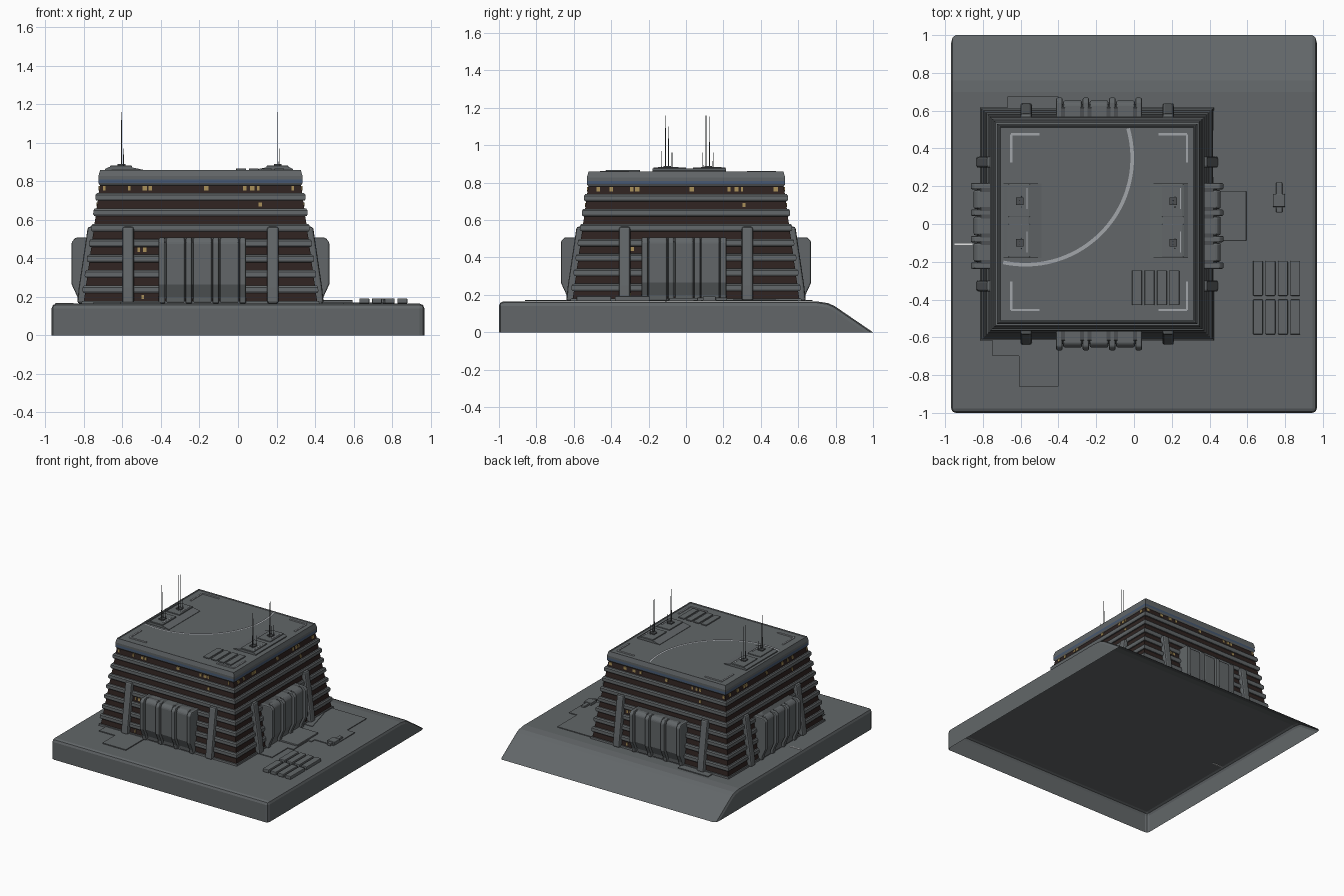
import bpy, bmesh, math, random
from mathutils import Matrix

if "Cube" in bpy.data.objects:
    bpy.data.objects.remove(bpy.data.objects["Cube"])

random.seed(4)
CX = -0.195          # tower centre in x
GROUND = 0.165       # top of the base shell
ROOF = 0.86


def mat(name, r, g, b):
    m = bpy.data.materials.new(name)
    m.diffuse_color = (r, g, b, 1)
    m.use_nodes = True
    m.node_tree.nodes["Principled BSDF"].inputs["Base Color"].default_value = m.diffuse_color
    return m


GREY = mat("hull_grey", 0.122, 0.134, 0.14)
DARK = mat("dark_grey", 0.075, 0.081, 0.085)
BROWN = mat("recess_brown", 0.027, 0.016, 0.014)
BLUE = mat("stripe_blue", 0.06, 0.095, 0.16)
YELLOW = mat("window_yellow", 0.4, 0.28, 0.1)
LIGHT = mat("marking_light", 0.36, 0.38, 0.4)
WHITE = mat("marking_white", 0.8, 0.8, 0.8)


def finish(name, bm, mats, bevel=0, recalc=True):
    if recalc:
        bmesh.ops.recalc_face_normals(bm, faces=bm.faces)
    me = bpy.data.meshes.new(name)
    bm.to_mesh(me)
    bm.free()
    for m in mats:
        me.materials.append(m)
    ob = bpy.data.objects.new(name, me)
    bpy.context.collection.objects.link(ob)
    if bevel:
        md = ob.modifiers.new("bevel", "BEVEL")
        md.width, md.segments, md.limit_method = bevel, 2, "ANGLE"
    return ob


def add_prism(bm, pts, vec):
    """Extrude a closed 3D polygon along vec."""
    f = bm.faces.new([bm.verts.new(p) for p in pts])
    ext = bmesh.ops.extrude_face_region(bm, geom=[f])
    vs = [g for g in ext["geom"] if isinstance(g, bmesh.types.BMVert)]
    bmesh.ops.translate(bm, verts=vs, vec=vec)


def add_box(bm, x0, x1, y0, y1, z0, z1):
    add_prism(bm, [(x0, y0, z0), (x1, y0, z0), (x1, y1, z0), (x0, y1, z0)], (0, 0, z1 - z0))


def boxes(name, items, m, bevel=0):
    bm = bmesh.new()
    for b in items:
        add_box(bm, *b)
    return finish(name, bm, [m], bevel)


def plate(name, pts, z0, z1, m):
    bm = bmesh.new()
    add_prism(bm, [(x, y, z0) for x, y in pts], (0, 0, z1 - z0))
    return finish(name, bm, [m])


# base shell, open underneath, with the sloped back edge
bm = bmesh.new()
prof = [(-1, 0), (-1, GROUND), (0.7, GROUND), (0.76, 0.156), (0.795, 0.14), (1, 0)]
add_prism(bm, [(-0.968, y, z) for y, z in prof], (1.936, 0, 0))
bmesh.ops.recalc_face_normals(bm, faces=bm.faces)
edges = [e for e in bm.edges if not all(v.co.z < 0.001 for v in e.verts)
         and not (e.verts[0].co.y > 0.5 and abs(e.verts[0].co.x - e.verts[1].co.x) > 1)]
bmesh.ops.bevel(bm, geom=edges, offset=0.024, segments=2, profile=0.5, affect="EDGES")
floor = [f for f in bm.faces if all(v.co.z < 0.001 for v in f.verts)]
bmesh.ops.delete(bm, geom=floor, context="FACES")
finish("base_shell", bm, [GREY], recalc=False)


# tower: stacked square rings, grey ledges alternating with brown recesses
def half(z):
    return 0.522 + (ROOF - z) * 0.138


rings = [(half(0.166), 0.166, 0), (half(0.18), 0.18, 0)]
for j in range(7, -1, -1):
    lo, hi = 0.74 - 0.08 * j, 0.78 - 0.08 * j
    rings += [(half(lo) - 0.01, lo, 0), (half(hi) - 0.011, hi, 1)]
    if j:
        rings += [(half(hi) - 0.003, hi + 0.001, 0), (half(hi) + 0.002, hi + 0.01, 0),
                  (half(hi) + 0.001, hi + 0.03, 0), (half(hi) - 0.006, hi + 0.039, 0)]
rings += [(0.525, 0.783, 0), (0.53, 0.792, 0), (0.529, 0.81, 2), (0.53, 0.828, 0),
          (0.521, 0.86, 0), (0.515, 0.86, 0), (0.511, 0.856, 0)]
bm = bmesh.new()
prev = None
for h, z, mi in rings:
    cur = [bm.verts.new((CX + sx * h, sy * h, z)) for sx, sy in ((-1, -1), (1, -1), (1, 1), (-1, 1))]
    if prev:
        for i in range(4):
            f = bm.faces.new((prev[i], prev[(i + 1) % 4], cur[(i + 1) % 4], cur[i]))
            f.material_index = mi
    prev = cur
bm.faces.new(prev)
finish("tower", bm, [GREY, BROWN, BLUE], recalc=False)

# buttresses, rib panels and windows on each of the four sides (u along wall, d outward)
PILASTER = [(0.55, 0.166), (0.64, 0.166), (0.632, 0.25), (0.585, 0.565), (0.55, 0.565)]


def bulge(d):
    return [(0.55, 0.166), (d - 0.035, 0.166), (d - 0.03, 0.2), (d, 0.265), (d, 0.485), (d - 0.02, 0.508), (0.55, 0.508)]


def side_prism(bm, prof, u, w):
    add_prism(bm, [(u - w / 2, -d, z) for d, z in prof], (w, 0, 0))


for k, side in enumerate(("front", "right", "back", "left")):
    place = Matrix.Translation((CX, 0, 0)) @ Matrix.Rotation(k * math.pi / 2, 4, "Z")
    off = {0: 0.01, 1: -0.01, 2: -0.01, 3: 0.01}[k]
    pil = 0.376 if k % 2 == 0 else 0.328
    bm = bmesh.new()
    for s in (-1, 1):
        side_prism(bm, PILASTER, s * pil, 0.06)
    finish(side + "_pilasters", bm, [GREY], 0.012).matrix_world = place
    bm = bmesh.new()
    for i in range(4):
        side_prism(bm, bulge(0.669), off + (i - 1.5) * 0.14, 0.034)
    finish(side + "_ribs", bm, [GREY], 0.008).matrix_world = place
    bm = bmesh.new()
    for i in range(3):
        side_prism(bm, bulge(0.654), off + (i - 1) * 0.14, 0.1)
    finish(side + "_panels", bm, [GREY], 0.01).matrix_world = place
    bm = bmesh.new()
    side_prism(bm, bulge(0.635), off, 0.42)
    finish(side + "_panel_backing", bm, [DARK]).matrix_world = place
    # lit windows, mostly in small groups on the top tier
    wins = []
    spots = [(0.765, c + random.choice((0, 0.03))) for c in (-0.5, -0.4, -0.26, 0.0, 0.2, 0.3, 0.48)]
    spots += [(0.765, -0.29), (0.765, 0.27), (0.68, 0.31), (0.445, -0.29), (0.445, -0.32), (0.2, -0.3)]
    for z, u in spots:
        d = half(z) - 0.006
        w = random.choice((0.012, 0.018, 0.024))
        wins.append((u - w / 2, u + w / 2, -d, -d + 0.009, z - 0.011, z + 0.011))
    boxes(side + "_windows", wins, YELLOW).matrix_world = place

# roof arc marking
bm = bmesh.new()
acx, acy, n = -0.575, 0.35, 40
a0, a1 = math.radians(-102), math.radians(16)
pts = [[bm.verts.new((acx + r * math.cos(a0 + (a1 - a0) * i / n), acy + r * math.sin(a0 + (a1 - a0) * i / n), 0.861))
        for r in (0.556, 0.575)] for i in range(n + 1)]
for p, q in zip(pts, pts[1:]):
    bm.faces.new((p[0], p[1], q[1], q[0]))
finish("roof_arc", bm, [LIGHT])

# roof corner brackets
marks = []
for sx in (-1, 1):
    for sy in (-1, 1):
        x, y = CX + 0.01 + sx * 0.465, 0.01 + sy * 0.465
        xi, yi = x - sx * 0.15, y - sy * 0.15
        marks.append((min(x, xi), max(x, xi), y - 0.006, y + 0.006, 0.854, 0.862))
        marks.append((x - 0.006, x + 0.006, min(y, yi), max(y, yi), 0.854, 0.862))
boxes("roof_brackets", marks, LIGHT)

# roof and ground hatches
boxes("roof_hatches", [(-0.01 + i * 0.066, 0.042 + i * 0.066, -0.43, -0.245, 0.857, 0.868) for i in range(4)], GREY, 0.004)
boxes("ground_hatches", [(0.63 + i * 0.066, 0.682 + i * 0.066, y, y + 0.185, 0.166, 0.193)
                         for i in range(4) for y in (-0.585, -0.38)], GREY, 0.005)

# antenna platforms and masts
for name, s, px, mx in (("left", 1, -0.69, -0.605), ("right", -1, 0.285, 0.207)):
    bm = bmesh.new()
    prof = [(0, 0.857), (0, 0.865), (0.02, 0.875), (0.13, 0.875), (0.2, 0.86), (0.2, 0.857)]
    add_prism(bm, [(px + s * d, -0.18, z) for d, z in prof], (0, 0.395, 0))
    finish(name + "_antenna_platform", bm, [GREY])
    boxes(name + "_antenna_deck", [(mx - 0.06, mx + 0.055, y - 0.085, y + 0.09, 0.87, 0.882) for y in (-0.09, 0.122)], GREY, 0.004)
    boxes(name + "_antenna_feet", [(mx - 0.02, mx + 0.02, y - 0.02, y + 0.02, 0.88, 0.89) for y in (-0.1, 0.12)], DARK)
    boxes(name + "_deck_marks", [(mx + 0.036, mx + 0.042, y - 0.05, y + 0.06, 0.88, 0.884) for y in (-0.1, 0.13)], LIGHT)
    bm = bmesh.new()
    for y, dx, top in ((-0.11, 0, 1.16), (-0.094, 0, 1.1), (-0.13, 0.01, 0.97), (-0.075, 0.01, 0.96),
                       (0.107, 0, 1.16), (0.125, 0, 1.155), (0.09, 0.01, 0.96), (0.145, 0.01, 0.96)):
        bmesh.ops.create_cone(bm, cap_ends=True, segments=6, radius1=0.0025, radius2=0.0015, depth=top - 0.87,
                              matrix=Matrix.Translation((mx + dx, y, (top + 0.87) / 2)))
    finish(name + "_antennas", bm, [GREY])

# thin pavement plates around the tower
plate("right_pavement", [(0.42, 0.6), (0.73, 0.6), (0.73, 0.35), (0.8, 0.35), (0.8, 0.08), (0.63, 0.08),
                         (0.63, 0.04), (0.6, 0.04), (0.6, -0.15), (0.55, -0.15), (0.55, -0.35), (0.42, -0.35)], 0.166, 0.172, GREY)
plate("front_pavement", [(-0.75, -0.6), (-0.75, -0.7), (-0.61, -0.7), (-0.61, -0.86), (-0.4, -0.86), (-0.4, -0.6)], 0.166, 0.173, GREY)
plate("back_pavement", [(-0.67, 0.6), (-0.67, 0.675), (-0.4, 0.675), (-0.4, 0.6)], 0.166, 0.173, GREY)
boxes("right_landing", [(0.42, 0.595, -0.09, 0.175, 0.166, 0.184)], GREY, 0.004)

# sloped fin beside the right wall
plate("right_wedge", [(0.42, 0.5), (0.43, 0.48), (0.49, 0.25), (0.42, 0.25)], 0.166, 0.176, GREY)

# small ground machine and white marker line
boxes("ground_machine", [(0.735, 0.8, 0.09, 0.16, 0.166, 0.192), (0.752, 0.785, 0.06, 0.22, 0.166, 0.186)], GREY, 0.005)
boxes("marker_line", [(-0.95, -0.855, -0.112, -0.104, 0.162, 0.168)], WHITE)
